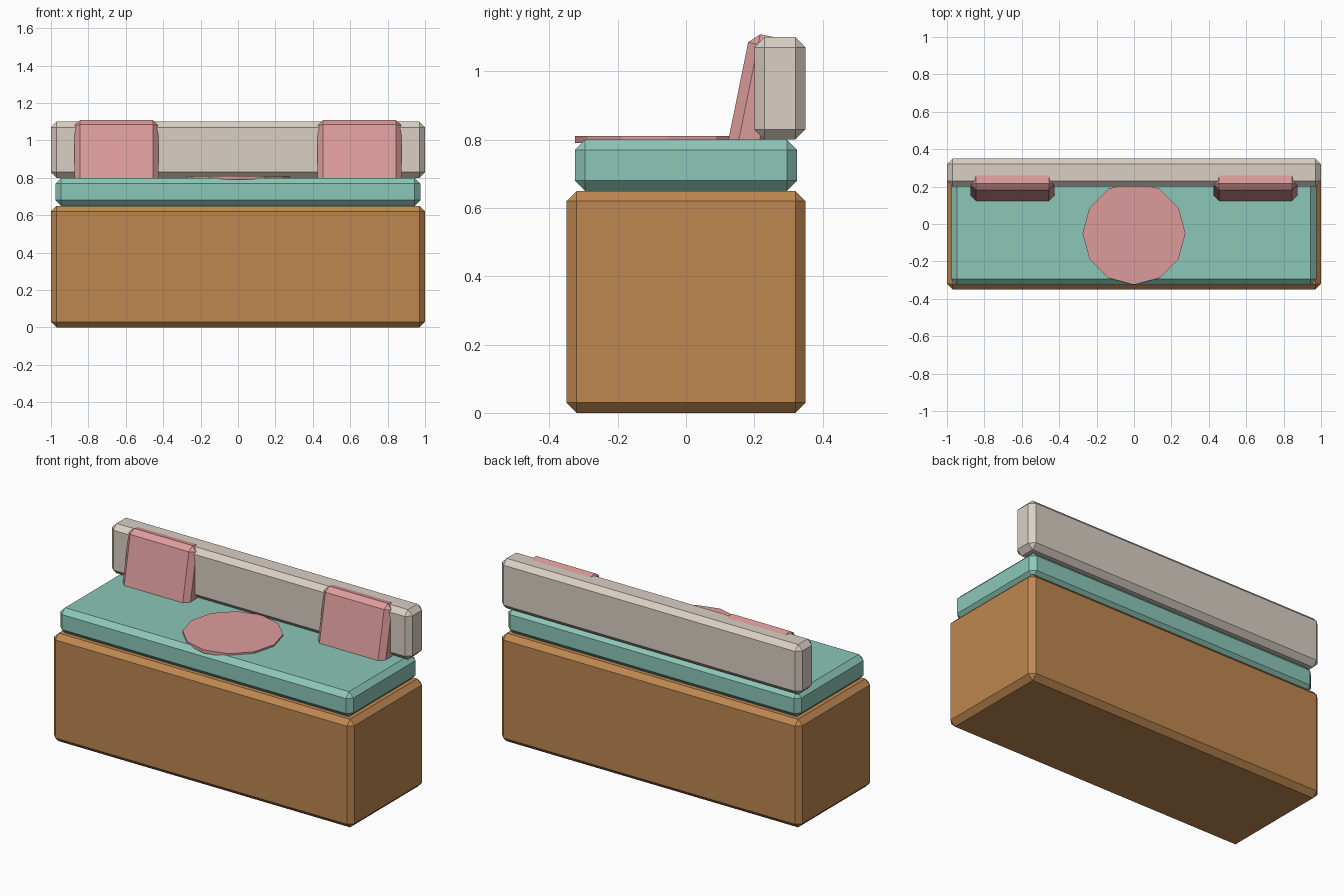
import bpy, bmesh, math

if "Cube" in bpy.data.objects:
    bpy.data.objects.remove(bpy.data.objects["Cube"])


def material(name, rgb):
    m = bpy.data.materials.new(name)
    m.diffuse_color = (*rgb, 1)
    m.use_nodes = True
    m.node_tree.nodes["Principled BSDF"].inputs["Base Color"].default_value = m.diffuse_color
    return m


wood = material("brown wood", (0.52, 0.245, 0.082))
teal = material("teal fabric", (0.265, 0.57, 0.48))
stone = material("beige fabric", (0.70, 0.63, 0.55))
pink = material("pink fabric", (0.72, 0.335, 0.33))


def finish(bm, name, loc, mat, tilt=0.0):
    me = bpy.data.meshes.new(name)
    bm.to_mesh(me)
    bm.free()
    me.materials.append(mat)
    ob = bpy.data.objects.new(name, me)
    ob.location = loc
    ob.rotation_euler.x = tilt
    bpy.context.scene.collection.objects.link(ob)
    return ob


def chamfer_box(name, size, loc, mat, tilt=0.0, bevel=0.03):
    bm = bmesh.new()
    bmesh.ops.create_cube(bm, size=1)
    bmesh.ops.scale(bm, vec=size, verts=bm.verts)
    bmesh.ops.bevel(bm, geom=bm.edges[:], offset=bevel, segments=1,
                    affect='EDGES')
    return finish(bm, name, loc, mat, tilt)


# Base, seat cushion and backrest
chamfer_box("base", (2, 0.7, 0.65), (0, 0, 0.325), wood)
chamfer_box("seat_cushion", (1.95, 0.65, 0.15), (0, 0, 0.725), teal)
chamfer_box("backrest", (2, 0.15, 0.3), (0, 0.275, 0.95), stone)

# Pillows leaning on the backrest
for side, x in (("left", -0.65), ("right", 0.65)):
    chamfer_box(side + "_pillow", (0.45, 0.12, 0.45), (x, 0.202, 0.882),
                pink, tilt=-0.2)

# Flat twelve-sided mat on the seat
bm = bmesh.new()
bmesh.ops.create_cone(bm, cap_ends=True, segments=12, radius1=0.275,
                      radius2=0.275, depth=0.02)
finish(bm, "round_mat", (0, -0.05, 0.8), pink)
